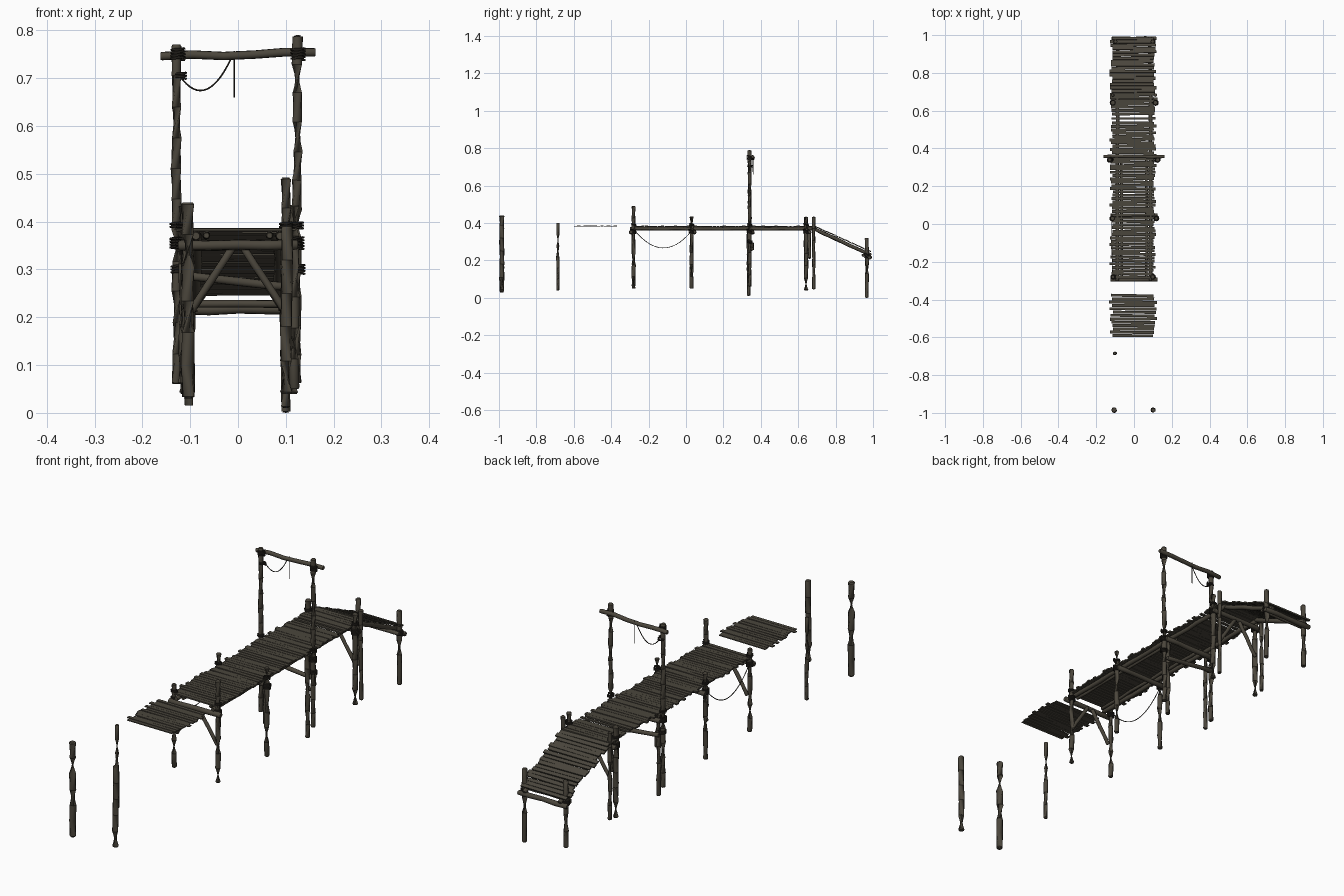
import bpy, bmesh, math, random
from mathutils import Vector, Matrix

random.seed(7)
cube = bpy.data.objects.get("Cube")
if cube:
    bpy.data.objects.remove(cube)


def material(name, rgb):
    m = bpy.data.materials.new(name)
    m.use_nodes = True
    m.diffuse_color = (*rgb, 1)
    m.node_tree.nodes["Principled BSDF"].inputs["Base Color"].default_value = (*rgb, 1)
    return m


WOOD = material("weathered wood", (0.07, 0.061, 0.045))
PLANK = material("deck wood", (0.068, 0.061, 0.046))
ROPE = material("dark rope", (0.022, 0.019, 0.015))


def finish(name, bm, mat, smooth=True):
    bmesh.ops.recalc_face_normals(bm, faces=bm.faces)
    me = bpy.data.meshes.new(name)
    bm.to_mesh(me)
    bm.free()
    me.materials.append(mat)
    ob = bpy.data.objects.new(name, me)
    bpy.context.collection.objects.link(ob)
    if smooth:
        bpy.ops.object.select_all(action="DESELECT")
        ob.select_set(True)
        bpy.context.view_layer.objects.active = ob
        bpy.ops.object.shade_smooth_by_angle(angle=math.radians(50))
    return ob


def tube(name, pts, radii, mat, sides=9):
    """Capped tube swept along a path."""
    bm = bmesh.new()
    rings = []
    for i, p in enumerate(pts):
        d = pts[min(i + 1, len(pts) - 1)] - pts[max(i - 1, 0)]
        rot = d.to_track_quat("Z", "Y")
        ring = []
        for k in range(sides):
            a = math.tau * k / sides
            ring.append(bm.verts.new(p + rot @ Vector((math.cos(a), math.sin(a), 0)) * radii[i]))
        rings.append(ring)
    for r0, r1 in zip(rings, rings[1:]):
        for k in range(sides):
            n = (k + 1) % sides
            bm.faces.new((r0[k], r0[n], r1[n], r1[k]))
    bm.faces.new(rings[0])
    bm.faces.new(rings[-1])
    return finish(name, bm, mat)


def pole(name, a, b, r, wobble=0.0015):
    """Slightly crooked log with worn ends."""
    a, b = Vector(a), Vector(b)
    n = max(4, int((b - a).length / 0.06))
    pts, radii = [], []
    for i in range(n + 1):
        j = Vector([random.uniform(-wobble, wobble) for _ in range(3)])
        pts.append(a.lerp(b, i / n) + (j if 0 < i < n else Vector()))
        radii.append(r * random.uniform(0.93, 1.07))
    d = (b - a).normalized() * r * 0.3
    pts = [a] + [pts[0] + d] + pts[1:-1] + [b - d, b]
    radii = [r * 0.8] + radii + [r * 0.8]
    return tube(name, pts, radii, WOOD)


def lashing(name, x, y, z, r, turns=3):
    """Rope wound around a post."""
    pts = []
    for i in range(turns * 12 + 1):
        a = math.tau * i / 12
        pts.append(Vector((x + r * math.cos(a), y + r * math.sin(a),
                           z + (i / 12 - turns / 2) * 0.006)))
    tube(name, pts, [0.0028] * len(pts), ROPE, 5)


def sagging(name, a, b, sag, r=0.0018):
    a, b = Vector(a), Vector(b)
    pts = []
    for i in range(17):
        t = i / 16
        pts.append(a.lerp(b, t) - Vector((0, 0, sag * 4 * t * (1 - t))))
    tube(name, pts, [r] * len(pts), ROPE, 5)


def deck(name, start, end, pitch=0.0175, thick=0.006, loose=0.012, tilt=0.02):
    """Row of uneven planks running from one (y, z) point to another."""
    bm = bmesh.new()
    (y0, z0), (y1, z1) = start, end
    slope = math.atan2(z1 - z0, y1 - y0)
    n = round(math.hypot(y1 - y0, z1 - z0) / pitch)
    for i in range(n):
        t = (i + 0.5) / n
        left = -0.118 - random.uniform(-0.5, 1) * loose
        right = 0.112 + random.uniform(-0.8, 0.6) * loose
        m = (Matrix.Translation(((left + right) / 2, y0 + (y1 - y0) * t,
                                 z0 + (z1 - z0) * t + random.uniform(-0.001, 0.001)))
             @ Matrix.Rotation(slope, 4, "X")
             @ Matrix.Rotation(random.uniform(-tilt, tilt), 4, "Z")
             @ Matrix.Diagonal((right - left, pitch * random.uniform(0.8, 0.97), thick, 1)))
        bmesh.ops.create_cube(bm, size=1, matrix=m)
    finish(name, bm, PLANK, False)


# Deck planks: main walkway, broken gap, ramp and the detached section
deck("walkway_planks", (-0.29, 0.382), (0.543, 0.382))
deck("rear_walkway_planks", (0.575, 0.382), (0.695, 0.382))
deck("crooked_plank", (0.551, 0.382), (0.567, 0.382), pitch=0.013, tilt=0.09)
deck("ramp_planks", (0.695, 0.38), (0.99, 0.247), pitch=0.0185)
deck("detached_planks", (-0.6, 0.384), (-0.37, 0.384), thick=0.004, loose=0.016)

# Free-standing and supporting posts: x, y, bottom, top, radius
posts = [
    ("outer_post", -0.104, -0.985, 0.03, 0.44, 0.0135),
    ("outer_post", 0.101, -0.985, 0.04, 0.39, 0.0125),
    ("lone_post", -0.1, -0.685, 0.04, 0.4, 0.0085),
    ("front_post", -0.11, -0.28, 0.06, 0.42, 0.01),
    ("front_post", 0.1, -0.28, 0.05, 0.492, 0.0105),
    ("middle_post", -0.115, 0.03, 0.06, 0.435, 0.0105),
    ("middle_post", 0.118, 0.03, 0.05, 0.435, 0.0105),
    ("gallows_post", -0.128, 0.34, 0.06, 0.77, 0.0105),
    ("gallows_post", 0.123, 0.34, 0.06, 0.79, 0.0105),
    ("inner_post", -0.103, 0.335, 0.015, 0.37, 0.01),
    ("inner_post", 0.1, 0.335, 0.01, 0.37, 0.01),
    ("rear_post", -0.112, 0.642, 0.04, 0.435, 0.0115),
    ("rear_post", 0.114, 0.642, 0.04, 0.435, 0.0115),
    ("rear_twin_post", -0.112, 0.683, 0.045, 0.425, 0.009),
    ("rear_twin_post", 0.114, 0.683, 0.045, 0.435, 0.009),
    ("ramp_post", -0.1, 0.966, 0.03, 0.32, 0.0105),
    ("ramp_post", 0.1, 0.966, 0.0, 0.32, 0.0105),
]
for name, x, y, low, high, r in posts:
    pole(name, (x, y, low), (x + random.uniform(-0.002, 0.002), y, high), r)
    if -0.3 < y < 0.65 and name != "inner_post":
        lashing(name + "_lashing", x, y, 0.355, r + 0.003, 4)
        lashing(name + "_upper_lashing", x, y, 0.392, r + 0.002, 2)

# Long stringers under the walkway and ramp
for side in (-1, 1):
    pole("stringer", (side * 0.088, -0.3, 0.37), (side * 0.088, 0.695, 0.37), 0.0095)
    pole("inner_stringer", (side * 0.066, -0.285, 0.371), (side * 0.066, 0.35, 0.371), 0.007)
    pole("ramp_stringer", (side * 0.085, 0.68, 0.372), (side * 0.085, 0.99, 0.228), 0.0095)
    lashing("ramp_lashing", side * 0.1, 0.966, 0.225, 0.013, 4)
    lashing("gallows_lashing", side * 0.1255, 0.34, 0.75, 0.013, 4)
    lashing("gallows_low_lashing", side * 0.1255, 0.34, 0.3, 0.013, 3)

# Cross beams at each pair of posts
for y in (-0.294, 0.045, 0.355, 0.66):
    pole("cross_beam", (-0.125, y, 0.35), (0.125, y, 0.352), 0.0105)
pole("ramp_cross_beam", (-0.118, 0.982, 0.216), (0.118, 0.982, 0.216), 0.0105)
pole("ramp_inner_beam", (-0.11, 0.948, 0.228), (0.11, 0.948, 0.228), 0.008)
pole("slanted_beam", (-0.118, 0.355, 0.288), (0.118, 0.355, 0.262), 0.009)

# V braces at both ends of the walkway
for y in (-0.282, 0.66):
    for side in (-1, 1):
        pole("brace", (side * 0.098, y, 0.212), (side * 0.012, y, 0.345), 0.008)

# Top beam with hanging ropes
pole("gallows_beam", (-0.162, 0.357, 0.746), (0.162, 0.357, 0.754), 0.0095, 0.003)
sagging("gallows_rope", (-0.122, 0.357, 0.705), (-0.008, 0.357, 0.755), 0.053)
tube("hanging_rope", [Vector((-0.008, 0.363, z)) for z in (0.757, 0.7, 0.66)],
     [0.0018] * 3, ROPE, 5)
lashing("beam_rope_knot", -0.122, 0.342, 0.705, 0.013, 2)

# Slack rope along the right side
sagging("slack_rope", (-0.115, -0.275, 0.362), (-0.118, 0.025, 0.352), 0.09)
